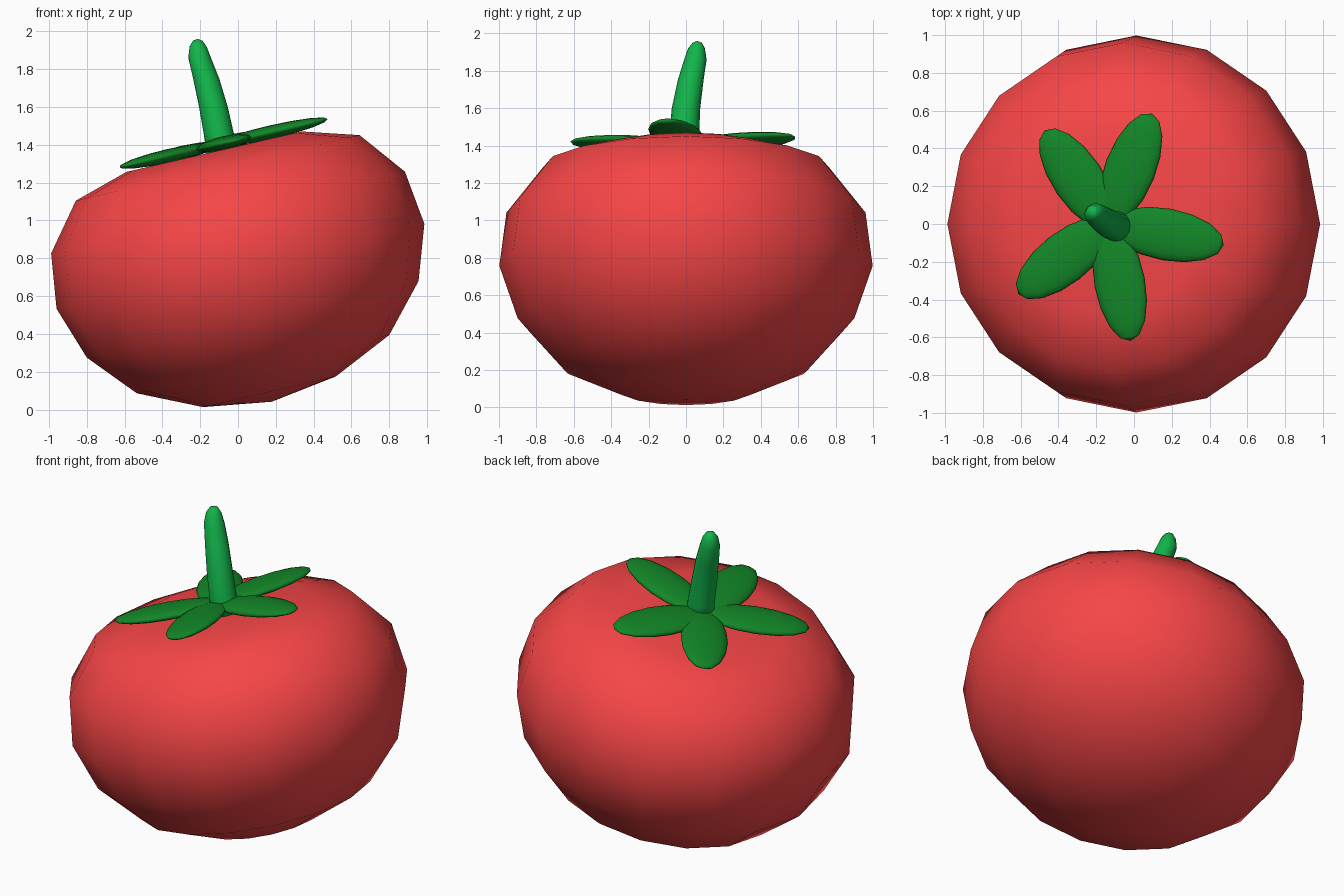
import bpy, math
from mathutils import Matrix, Vector

if "Cube" in bpy.data.objects:
    bpy.data.objects.remove(bpy.data.objects["Cube"])

TILT = Matrix.Rotation(math.radians(-13), 4, 'Y')   # fruit leans to the left
AXIS_X = 0.183                                      # fruit axis in the tilted frame


def material(name, color):
    m = bpy.data.materials.new(name)
    m.diffuse_color = (*color, 1)
    m.use_nodes = True
    m.node_tree.nodes["Principled BSDF"].inputs["Base Color"].default_value = m.diffuse_color
    return m


def loft(name, rings, sides, mat, frame=Matrix()):
    """Round rings (x, y, z, radius); the first and last are single points."""
    def point(r, k):
        a = 2 * math.pi * k / sides
        return frame @ Vector((r[0] + r[3] * math.cos(a), r[1] + r[3] * math.sin(a), r[2]))
    verts = [frame @ Vector(rings[0][:3])]
    for r in rings[1:-1]:
        verts += [point(r, k) for k in range(sides)]
    verts.append(frame @ Vector(rings[-1][:3]))
    top, last = len(verts) - 1, len(verts) - 1 - sides
    faces = []
    for k in range(sides):
        j = (k + 1) % sides
        faces.append((0, 1 + j, 1 + k))
        for i in range(len(rings) - 3):
            a, b = 1 + i * sides, 1 + (i + 1) * sides
            faces.append((a + k, a + j, b + j, b + k))
        faces.append((last + k, last + j, top))
    me = bpy.data.meshes.new(name)
    me.from_pydata(verts, [], faces)
    me.shade_smooth()
    me.materials.append(mat)
    ob = bpy.data.objects.new(name, me)
    bpy.context.collection.objects.link(ob)
    return ob


red = material("skin_red", (0.93, 0.06, 0.062))
leaf_green = material("leaf_green", (0.006, 0.24, 0.02))
stem_green = material("stem_green", (0.006, 0.46, 0.07))

# Fruit: squashed sphere with a flattened, slightly dished top
profile = [(0, 0), (0.36, 0.054), (0.685, 0.204), (0.90, 0.447), (0.998, 0.735),
           (0.96, 1.027), (0.77, 1.269), (0.475, 1.357), (0, 1.32)]
loft("fruit", [(AXIS_X, 0, h, r) for r, h in profile], 16, red, TILT)

# Calyx: five flat oval leaves around the fruit axis
for i, (angle, reach) in enumerate([(-10, 0.32), (68, 0.315), (125, 0.29), (217, 0.30), (281, 0.315)]):
    bpy.ops.mesh.primitive_uv_sphere_add(segments=16, ring_count=8, radius=1)
    leaf = bpy.context.object
    leaf.name = f"leaf_{i + 1}"
    leaf.data.transform(TILT @ Matrix.Translation((AXIS_X, 0, 1.39))
                        @ Matrix.Rotation(math.radians(angle), 4, 'Z')
                        @ Matrix.Translation((reach, 0, 0))
                        @ Matrix.Diagonal((0.315, 0.138, 0.036, 1))
                        @ Matrix.Rotation(math.radians(90), 4, 'Y'))
    leaf.data.shade_smooth()
    leaf.data.materials.append(leaf_green)

# Stem: bent, tapering, with a rounded tip
stem = [(-0.085, -0.02, 1.33, 0), (-0.085, -0.02, 1.34, 0.08), (-0.10, -0.01, 1.45, 0.08),
        (-0.13, 0.0, 1.60, 0.076), (-0.168, 0.025, 1.75, 0.069), (-0.203, 0.05, 1.86, 0.06),
        (-0.211, 0.056, 1.92, 0.045), (-0.213, 0.06, 1.95, 0.025), (-0.213, 0.06, 1.96, 0)]
loft("stem", stem, 16, stem_green)
